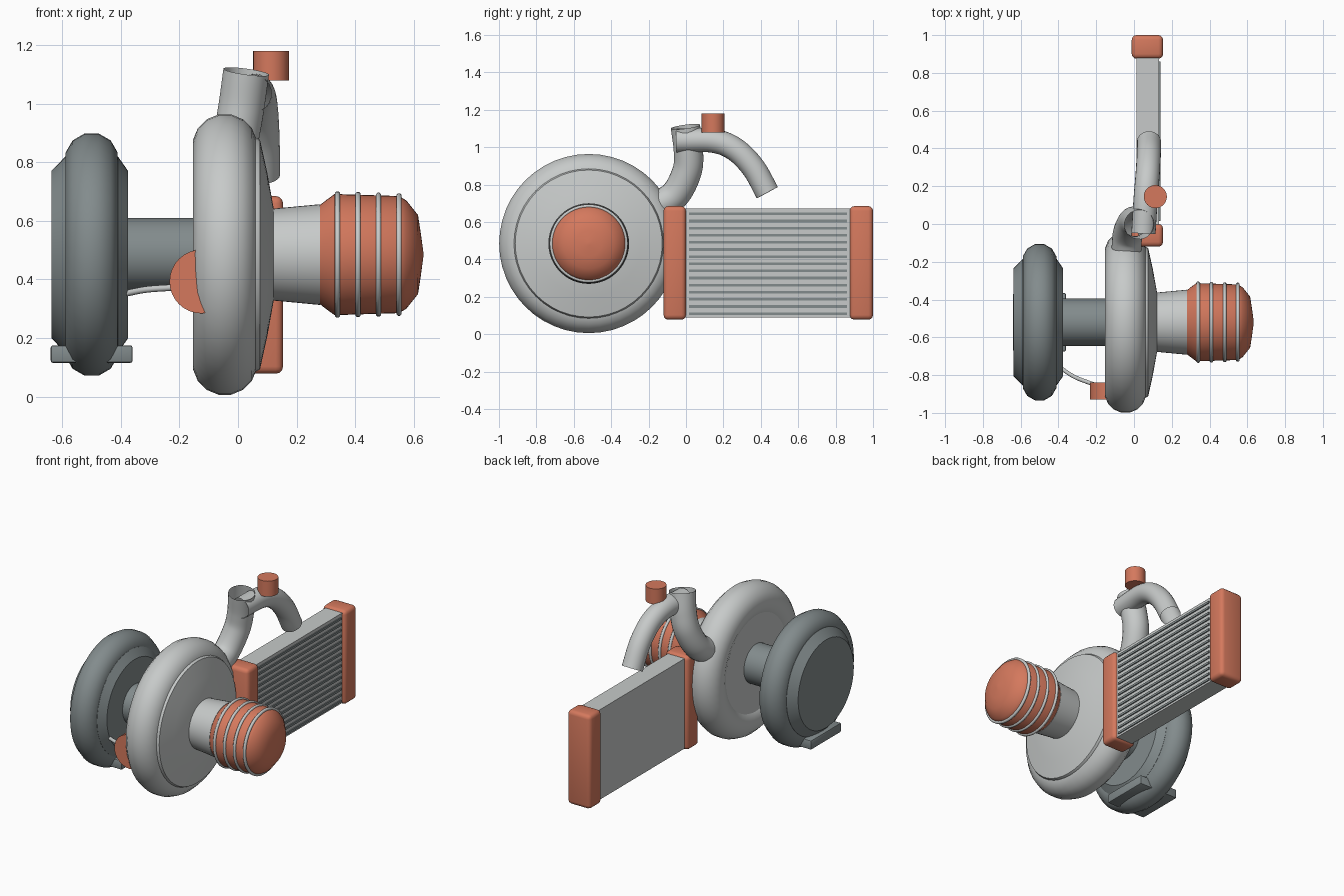
import bpy, bmesh, math
from mathutils import Vector, Matrix

if "Cube" in bpy.data.objects:
    bpy.data.objects.remove(bpy.data.objects["Cube"])

AXIS_Y, AXIS_Z = -0.52, 0.485      # shared rotor axis, running along x


def material(name, rgb):
    m = bpy.data.materials.new(name)
    m.diffuse_color = (*rgb, 1.0)
    m.use_nodes = True
    m.node_tree.nodes["Principled BSDF"].inputs["Base Color"].default_value = m.diffuse_color
    return m


ORANGE = material("orange", (0.66, 0.19, 0.11))
LIGHT = material("light_grey", (0.57, 0.59, 0.585))
DARK = material("dark_grey", (0.225, 0.26, 0.265))


def finish(name, bm, mat, angle=35):
    bmesh.ops.recalc_face_normals(bm, faces=bm.faces)
    mesh = bpy.data.meshes.new(name)
    bm.to_mesh(mesh)
    bm.free()
    mesh.materials.append(mat)
    mesh.shade_smooth()
    mesh.set_sharp_from_angle(angle=math.radians(angle))
    ob = bpy.data.objects.new(name, mesh)
    bpy.context.collection.objects.link(ob)
    return ob


def bridge(bm, a, b):
    n = len(a)
    for i in range(n):
        j = (i + 1) % n
        bm.faces.new((a[i], a[j], b[j], b[i]))


def lathe(name, profile, mat, closed=False, seg=48, angle=35):
    """Revolve (x, radius) points about the rotor axis."""
    bm = bmesh.new()
    rings = []
    for x, r in profile:
        rings.append([bm.verts.new((x, AXIS_Y + r * math.cos(2 * math.pi * i / seg),
                                    AXIS_Z + r * math.sin(2 * math.pi * i / seg)))
                      for i in range(seg)])
    for a, b in zip(rings, rings[1:]):
        bridge(bm, a, b)
    if closed:
        bridge(bm, rings[-1], rings[0])
    else:
        bm.faces.new(rings[0])
        bm.faces.new(rings[-1])
    return finish(name, bm, mat, angle)


def ring(name, x, major, minor, mat, sides, angle=60):
    prof = [(x + minor * math.sin(2 * math.pi * (i + 0.5) / sides),
             major + minor * math.cos(2 * math.pi * (i + 0.5) / sides)) for i in range(sides)]
    return lathe(name, prof, mat, closed=True, angle=angle)


def box(name, lo, hi, mat, bevel=0.0, segments=1):
    lo, hi = Vector(lo), Vector(hi)
    bm = bmesh.new()
    bmesh.ops.create_cube(bm, size=1, matrix=Matrix.Translation((lo + hi) / 2)
                          @ Matrix.Diagonal((*(hi - lo), 1)))
    if bevel:
        bmesh.ops.bevel(bm, geom=bm.edges[:], offset=bevel, segments=segments,
                        profile=0.5, affect='EDGES')
    return finish(name, bm, mat)


def cylinder(name, centre, radius, depth, mat, rot=Matrix.Identity(4)):
    bm = bmesh.new()
    bmesh.ops.create_cone(bm, cap_ends=True, segments=32, radius1=radius, radius2=radius,
                          depth=depth, matrix=Matrix.Translation(centre) @ rot)
    return finish(name, bm, mat)


def tube(name, points, radius, mat, seg=24, steps=8, capped=False):
    """Sweep a circle along a smooth path through the points."""
    p = [Vector(q) for q in points]
    p = [2 * p[0] - p[1]] + p + [2 * p[-1] - p[-2]]
    path = []
    for i in range(1, len(p) - 2):
        a, b, c, d = p[i - 1:i + 3]
        for k in range(steps):
            t = k / steps
            path.append(0.5 * (2 * b + (c - a) * t + (2 * a - 5 * b + 4 * c - d) * t * t
                               + (3 * b - a - 3 * c + d) * t ** 3))
    path.append(p[-2])
    bm = bmesh.new()
    rings = []
    side = Vector((1, 0, 0)) if abs((path[1] - path[0]).normalized().x) < 0.7 else Vector((0, 0, 1))
    for i, q in enumerate(path):
        tan = (path[min(i + 1, len(path) - 1)] - path[max(i - 1, 0)]).normalized()
        side = (side - tan * side.dot(tan)).normalized()
        up = tan.cross(side)
        rings.append([bm.verts.new(q + radius * (side * math.cos(2 * math.pi * k / seg)
                                                 + up * math.sin(2 * math.pi * k / seg)))
                      for k in range(seg)])
    for a, b in zip(rings, rings[1:]):
        bridge(bm, a, b)
    if capped:
        bm.faces.new(rings[0])
        bm.faces.new(rings[-1])
    return finish(name, bm, mat, 50)


# Turbine side: scroll ring, chamfered disc, mounting foot and shaft housing
ring("turbine_scroll", -0.50, 0.325, 0.092, DARK, 12)
lathe("turbine_disc", [(-0.638, 0.285), (-0.59, 0.335), (-0.41, 0.335), (-0.375, 0.285)], DARK)
box("turbine_foot", (-0.64, -0.675, 0.115), (-0.36, -0.365, 0.175), DARK, 0.008, 2)
lathe("shaft_housing", [(-0.40, 0.125), (-0.13, 0.125)], DARK)

# Compressor side: scroll ring, domed disc and inlet neck
ring("compressor_scroll", -0.045, 0.37, 0.111, LIGHT, 16)
lathe("compressor_disc", [(-0.138, 0.37), (0.05, 0.405), (0.075, 0.393), (0.10, 0.28),
                          (0.125, 0.14)], LIGHT, angle=50)
lathe("inlet_neck", [(0.10, 0.155), (0.28, 0.172)], LIGHT)

# Air filter with clamp rings
lathe("air_filter", [(0.278, 0.168), (0.30, 0.185), (0.33, 0.207), (0.55, 0.20), (0.575, 0.185),
                     (0.615, 0.135), (0.625, 0.07), (0.633, 0.01)], ORANGE)
for i in range(4):
    x = 0.34 + i * 0.07
    ring(f"filter_ring_{i + 1}", x, 0.2065 - 0.0022 * i, 0.010, LIGHT, 8)

# Pressure actuator and its rod
cylinder("actuator", (-0.125, -0.885, 0.393), 0.109, 0.09, ORANGE,
         Matrix.Rotation(math.pi / 2, 4, 'X'))
tube("actuator_rod", [(-0.385, -0.765, 0.352), (-0.31, -0.812, 0.366), (-0.21, -0.85, 0.373)],
     0.011, LIGHT, seg=10, capped=True)

# Outlet pipe and charge pipe with the valve on top
tube("outlet_pipe", [(-0.04, -0.17, 0.68), (-0.035, -0.06, 0.745), (-0.01, 0.005, 0.87),
                     (0.01, 0.013, 0.98), (0.028, -0.003, 1.11)], 0.079, LIGHT)
tube("charge_pipe", [(0.05, -0.05, 1.035), (0.062, 0.14, 1.035), (0.072, 0.26, 0.99),
                     (0.078, 0.36, 0.89), (0.08, 0.435, 0.757)], 0.064, LIGHT)
cylinder("blow_off_valve", (0.113, 0.145, 1.13), 0.061, 0.10, ORANGE)

# Intercooler: core, end tanks and fins
box("cooler_core", (0.012, -0.02, 0.09), (0.132, 0.89, 0.672), LIGHT)
for name, y0, y1 in (("near_tank", -0.12, 0.0), ("far_tank", 0.875, 1.0)):
    box(name, (-0.012, y0, 0.078), (0.154, y1, 0.685), ORANGE, 0.025, 3)
for i in range(15):
    z = 0.11 + i * 0.0381
    box(f"cooler_fin_{i + 1}", (0.125, 0.017, z - 0.007), (0.139, 0.86, z + 0.007), DARK)
